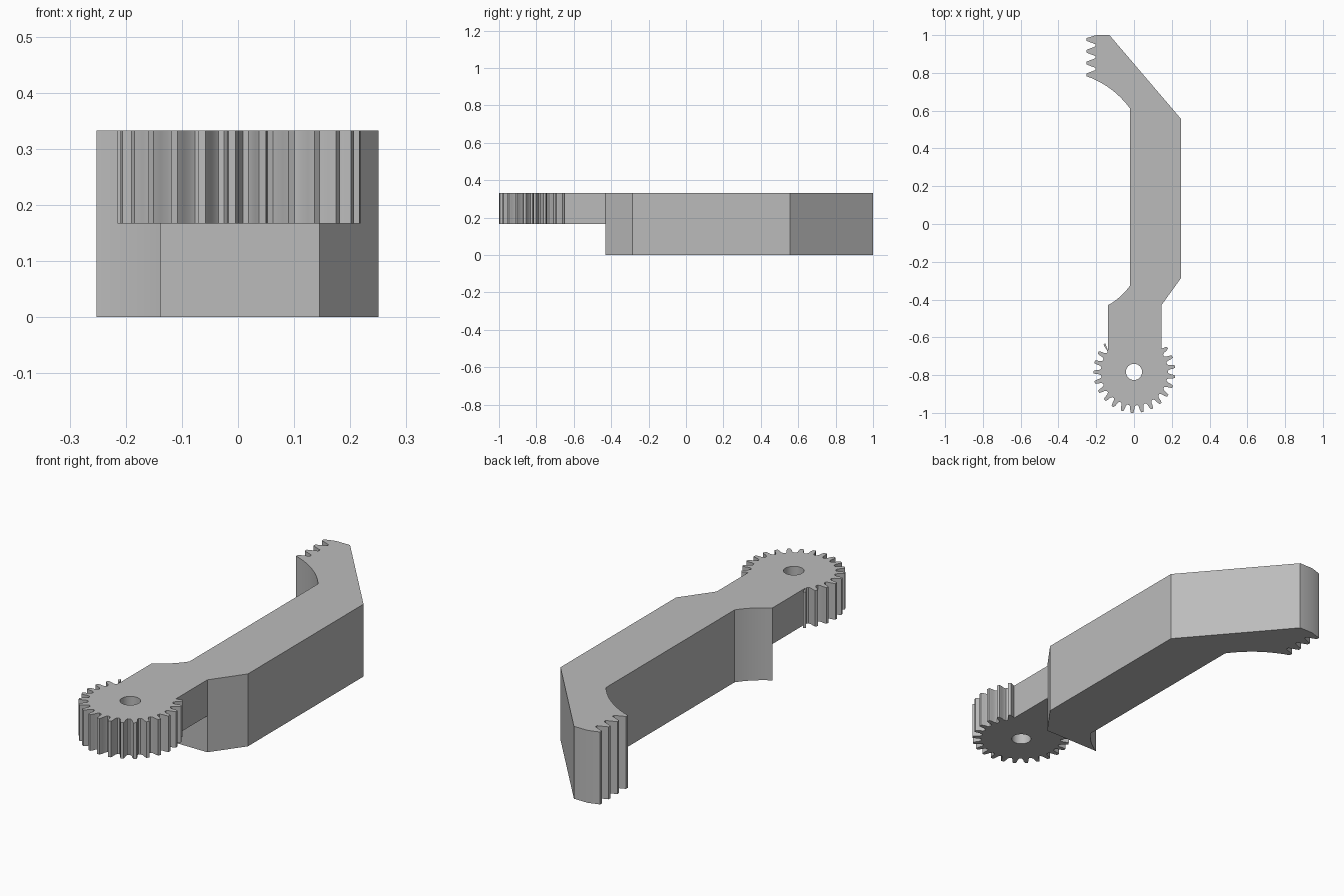
import bpy, bmesh, math
from math import radians, sin, cos

cube = bpy.data.objects.get("Cube")
if cube:
    bpy.data.objects.remove(cube, do_unlink=True)

grey = bpy.data.materials.new("plain grey")
grey.use_nodes = True
COLOUR = (0.5, 0.5, 0.5, 1)
grey.diffuse_color = COLOUR
grey.node_tree.nodes["Principled BSDF"].inputs["Base Color"].default_value = COLOUR

TOP, STEP = 0.333, 0.167


def plate(name, loops, z0, z1):
    """Extrude closed outlines; inner outlines become holes."""
    curve = bpy.data.curves.new(name, 'CURVE')
    curve.dimensions, curve.fill_mode = '2D', 'BOTH'
    curve.extrude = (z1 - z0) / 2
    for loop in loops:
        spline = curve.splines.new('POLY')
        spline.points.add(len(loop) - 1)
        for point, (x, y) in zip(spline.points, loop):
            point.co = (x, y, 0, 1)
        spline.use_cyclic_u = True
    temp = bpy.data.objects.new(name + "_outline", curve)
    bpy.context.collection.objects.link(temp)
    graph = bpy.context.evaluated_depsgraph_get()
    mesh = bpy.data.meshes.new_from_object(temp.evaluated_get(graph))
    bpy.data.objects.remove(temp, do_unlink=True)
    bm = bmesh.new()
    bm.from_mesh(mesh)
    bmesh.ops.remove_doubles(bm, verts=bm.verts, dist=1e-5)
    bmesh.ops.translate(bm, verts=bm.verts, vec=(0, 0, (z0 + z1) / 2))
    bmesh.ops.recalc_face_normals(bm, faces=bm.faces)
    for face in bm.faces:
        face.smooth = True
        face.material_index = 0
    bm.to_mesh(mesh)
    bm.free()
    mesh.set_sharp_from_angle(angle=radians(25))
    mesh.materials.clear()
    mesh.materials.append(grey)
    obj = bpy.data.objects.new(name, mesh)
    bpy.context.collection.objects.link(obj)
    return obj


def bow(a, b, bulge, steps=10):
    """Shallow arc from a to b, bulging to the left of travel."""
    dx, dy = b[0] - a[0], b[1] - a[1]
    length = math.hypot(dx, dy)
    points = []
    for i in range(steps + 1):
        t = i / steps
        h = 4 * bulge * t * (1 - t) / length
        points.append((a[0] + dx * t - dy * h, a[1] + dy * t + dx * h))
    return points


# Arm: straight bar, bent end and rack teeth on the end
arm = [(0.145, -0.43), (0.25, -0.285), (0.25, 0.555), (-0.13, 1.0), (-0.2, 1.0)]
PITCH = 0.0625
for k in range(4):
    y = 0.977 - k * PITCH
    arm += [(-0.252, y + 0.007), (-0.252, y - 0.007)]
    if k < 3:
        arm += [(-0.205, y - PITCH / 2 + 0.006), (-0.205, y - PITCH / 2 - 0.006)]
arm += bow((-0.25, 0.782), (-0.02, 0.61), 0.022)
arm += bow((-0.02, -0.325), (-0.138, -0.43), 0.009)
plate("bent_arm", [arm], 0, TOP)

# Gear with a thinner neck joining it to the arm
CX, CY, TEETH = 0.002, -0.783, 25
TOOTH = [(-5.6, 0.177), (-3.6, 0.187), (-2.9, 0.203), (-1.7, 0.217),
         (1.7, 0.217), (2.9, 0.203), (3.6, 0.187), (5.6, 0.177)]
gear = [(-0.138, -0.43), (-0.138, -0.67)]
for k in range(-9, 10):
    for offset, r in TOOTH:
        a = radians(k * 360 / TEETH - 3.3 + offset)
        x, y = CX + r * sin(a), CY - r * cos(a)
        if y < -0.67 or abs(x) > 0.147:
            gear.append((x, y))
gear += [(0.145, -0.66), (0.145, -0.43)]
hole = [(0.043 * cos(i * math.tau / 32), CY + 0.043 * sin(i * math.tau / 32))
        for i in range(32)]
plate("gear_and_neck", [gear, hole], STEP, TOP)
